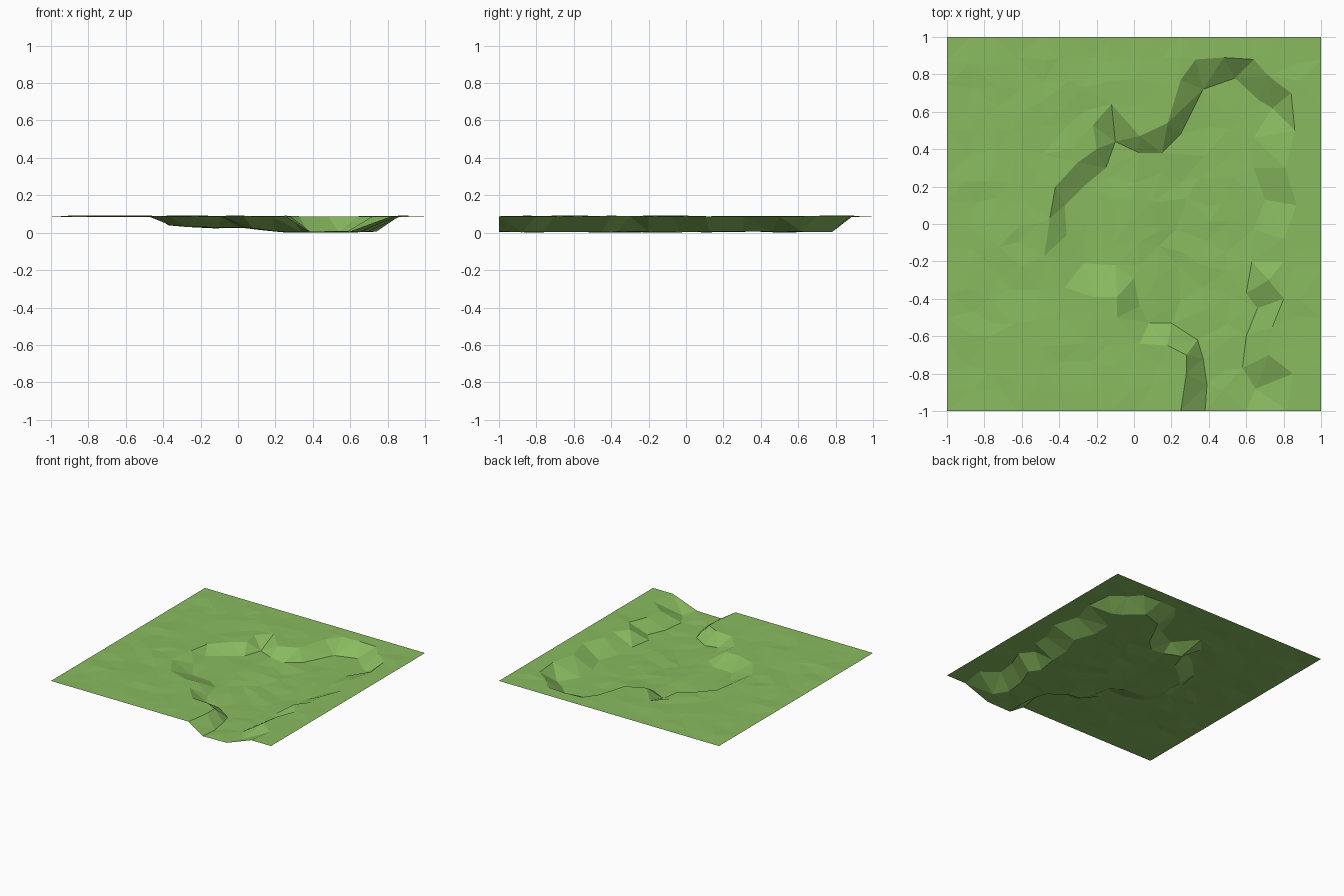
import bpy
import math
import random
from mathutils import Vector
from mathutils.geometry import delaunay_2d_cdt, intersect_point_line

random.seed(4)
cube = bpy.data.objects.get("Cube")
if cube:
    bpy.data.objects.remove(cube, do_unlink=True)

GROUND = 0.093
STEP = 0.125

# Upper lip of the basin, from the front edge clockwise round to the front edge
lip = [(0.25, -1), (0.28, -0.8), (0.28, -0.7), (0.18, -0.65), (0.03, -0.64),
       (-0.09, -0.5), (-0.09, -0.39), (-0.22, -0.39), (-0.37, -0.34),
       (-0.48, -0.17), (-0.45, 0.03), (-0.42, 0.2), (-0.3, 0.33), (-0.2, 0.4),
       (-0.22, 0.53), (-0.12, 0.64), (0.03, 0.47), (0.18, 0.54), (0.25, 0.77),
       (0.33, 0.88), (0.48, 0.89), (0.64, 0.88), (0.72, 0.79), (0.84, 0.7),
       (0.86, 0.5), (0.81, 0.3), (0.87, 0.1), (0.8, -0.08), (0.8, -0.2),
       (0.72, -0.3), (0.8, -0.4), (0.74, -0.55), (0.72, -0.7), (0.85, -0.8),
       (0.82, -1)]

# Foot of the bank, in the same order
foot = [(0.38, -1), (0.39, -0.86), (0.37, -0.72), (0.34, -0.62), (0.2, -0.53),
        (0.08, -0.53), (0.03, -0.44), (0, -0.29), (-0.1, -0.22), (-0.27, -0.21),
        (-0.36, -0.06), (-0.37, 0.1), (-0.27, 0.2), (-0.15, 0.3), (-0.1, 0.44),
        (0.03, 0.38), (0.15, 0.38), (0.25, 0.48), (0.37, 0.72), (0.54, 0.78),
        (0.67, 0.66), (0.74, 0.62), (0.64, 0.46), (0.64, 0.3), (0.7, 0.13),
        (0.64, -0.03), (0.63, -0.2), (0.6, -0.37), (0.66, -0.45), (0.6, -0.6),
        (0.58, -0.77), (0.65, -0.88), (0.6, -1)]


def inside(p, loop):
    """Even-odd test of a point against a closed outline."""
    hit = False
    for a, b in zip(loop, loop[1:] + loop[:1]):
        if (a[1] > p[1]) != (b[1] > p[1]):
            if p[0] < a[0] + (p[1] - a[1]) * (b[0] - a[0]) / (b[1] - a[1]):
                hit = not hit
    return hit


def gap(p, path):
    """Distance from a point to an open path."""
    q = Vector(p)
    best = math.inf
    for a, b in zip(path, path[1:]):
        a, b = Vector(a), Vector(b)
        t = max(0, min(1, intersect_point_line(q, a, b)[1]))
        best = min(best, (a.lerp(b, t) - q).length)
    return best


def floor_height(x):
    """Basin floor, sinking from the shallow left end to the right."""
    if x < -0.2:
        return 0.032 + 0.08 * (-0.2 - x)
    return 0.032 - 0.022 * max(0, min(1, (x - 0.05) / 0.2))


# Lip and foot come first so that their edges are kept in the triangulation
points, heights, edges = [], [], []
for path, kind in ((lip, "lip"), (foot, "foot")):
    start = len(points)
    for x, y in path:
        points.append(Vector((x, y)))
        z = GROUND if kind == "lip" else floor_height(x) + random.uniform(-0.003, 0.003)
        heights.append(z)
    edges += [(i, i + 1) for i in range(start, len(points) - 1)]

# Jittered ground and floor points, straight along the outer border
count = round(2 / STEP)
for i in range(count + 1):
    for j in range(count + 1):
        border = i in (0, count) or j in (0, count)
        jitter = 0 if border else STEP * 0.28
        p = (-1 + i * STEP + random.uniform(-jitter, jitter),
             -1 + j * STEP + random.uniform(-jitter, jitter))
        if min(gap(p, lip), gap(p, foot)) < STEP * 0.45:
            continue
        on_floor = inside(p, foot)
        if inside(p, lip) and not on_floor:
            continue
        noise = 0 if border else random.uniform(-0.005, 0.004)
        base = floor_height(p[0]) if on_floor else GROUND
        points.append(Vector(p))
        heights.append(base + noise)

# Open, flat-shaded sheet of triangles
verts, _, faces, sources, _, _ = delaunay_2d_cdt(points, edges, [], 0, 1e-5)
coords = []
for v, src in zip(verts, sources):
    coords.append((v.x, v.y, heights[src[0]] if src else GROUND))
lowest = min(c[2] for c in coords)
coords = [(x, y, z - lowest) for x, y, z in coords]

mesh = bpy.data.meshes.new("terrain")
mesh.from_pydata(coords, [], [f for f in faces])
mesh.update()
if sum(p.normal.z for p in mesh.polygons) < 0:
    mesh.flip_normals()
terrain = bpy.data.objects.new("terrain", mesh)
bpy.context.collection.objects.link(terrain)

# Grass colour
grass = bpy.data.materials.new("grass_green")
grass.use_nodes = True
colour = (0.25, 0.5, 0.115, 1)
grass.diffuse_color = colour
grass.node_tree.nodes["Principled BSDF"].inputs["Base Color"].default_value = colour
mesh.materials.append(grass)
